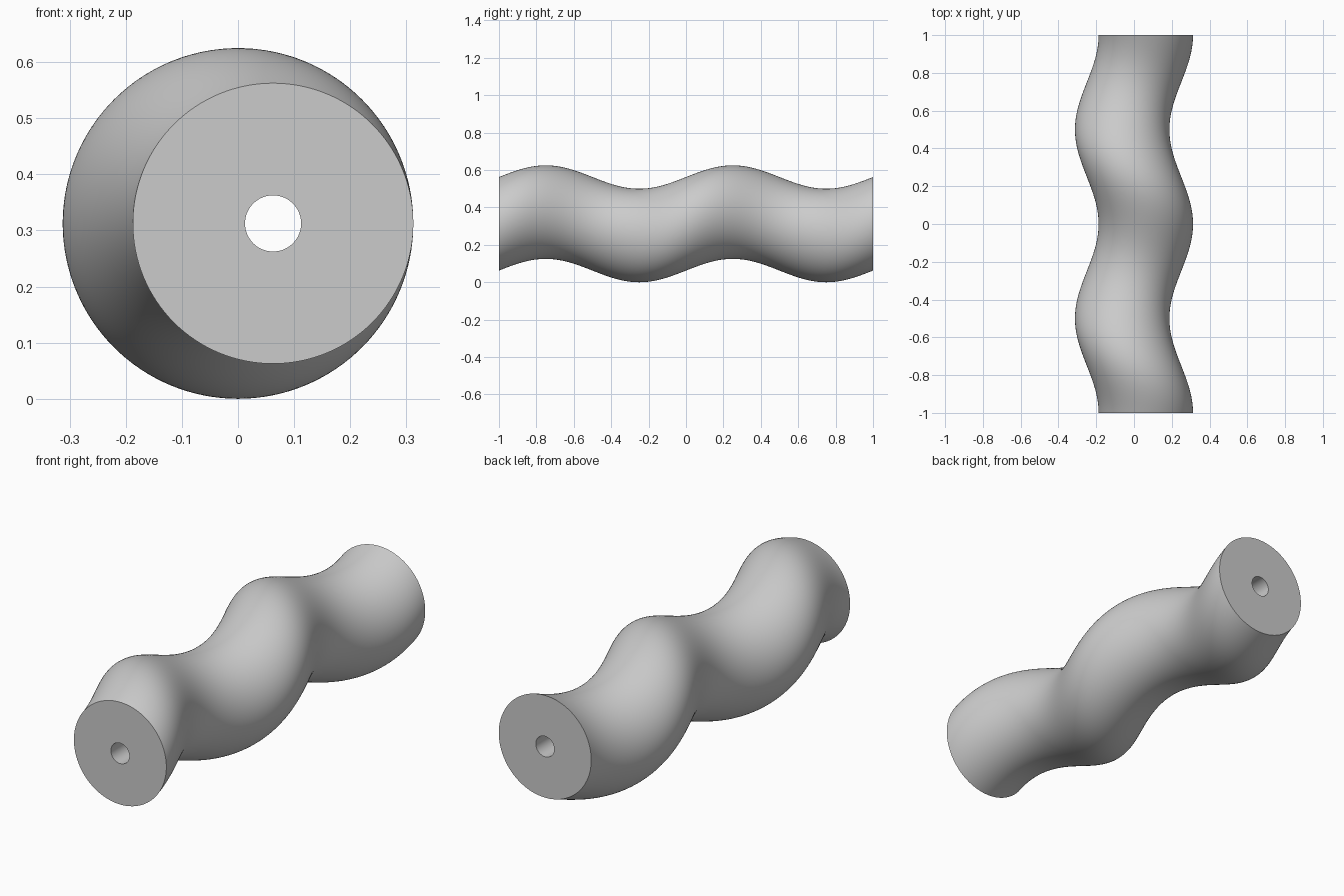
import bpy
import bmesh
from math import cos, sin, tau, radians

if "Cube" in bpy.data.objects:
    bpy.data.objects.remove(bpy.data.objects["Cube"], do_unlink=True)

SEGMENTS = 128      # sides of every circular section
STATIONS = 160      # sections along the length
RADIUS = 0.25
BORE_RADIUS = 0.05
OFFSET = 0.0625     # eccentricity of the helix
AXIS_Z = RADIUS + OFFSET

grey = bpy.data.materials.new("plain grey")
grey.use_nodes = True
colour = (0.6, 0.6, 0.6, 1)
grey.diffuse_color = colour
grey.node_tree.nodes["Principled BSDF"].inputs["Base Color"].default_value = colour

bm = bmesh.new()


def ring(x, y, z, radius):
    """Circle of vertices facing along y."""
    angles = [tau * i / SEGMENTS for i in range(SEGMENTS)]
    return [bm.verts.new((x + radius * cos(a), y, z + radius * sin(a))) for a in angles]


def bridge(a, b):
    for i in range(SEGMENTS):
        j = (i + 1) % SEGMENTS
        bm.faces.new((a[i], a[j], b[j], b[i]))


# Outer skin: a circle orbiting the axis twice along the length
skin = []
for s in range(STATIONS + 1):
    y = -1 + 2 * s / STATIONS
    skin.append(ring(OFFSET * cos(tau * y), y, AXIS_Z + OFFSET * sin(tau * y), RADIUS))
for a, b in zip(skin, skin[1:]):
    bridge(a, b)

# Straight through bore and the flat end faces around it
bore_front = ring(OFFSET, -1, AXIS_Z, BORE_RADIUS)
bore_back = ring(OFFSET, 1, AXIS_Z, BORE_RADIUS)
bridge(bore_back, bore_front)
bridge(bore_front, skin[0])
bridge(skin[-1], bore_back)

bmesh.ops.recalc_face_normals(bm, faces=bm.faces)
mesh = bpy.data.meshes.new("helical_rotor")
bm.to_mesh(mesh)
bm.free()
mesh.materials.append(grey)

rotor = bpy.data.objects.new("helical_rotor", mesh)
bpy.context.collection.objects.link(rotor)
bpy.ops.object.select_all(action="DESELECT")
rotor.select_set(True)
bpy.context.view_layer.objects.active = rotor
bpy.ops.object.shade_smooth_by_angle(angle=radians(35))
